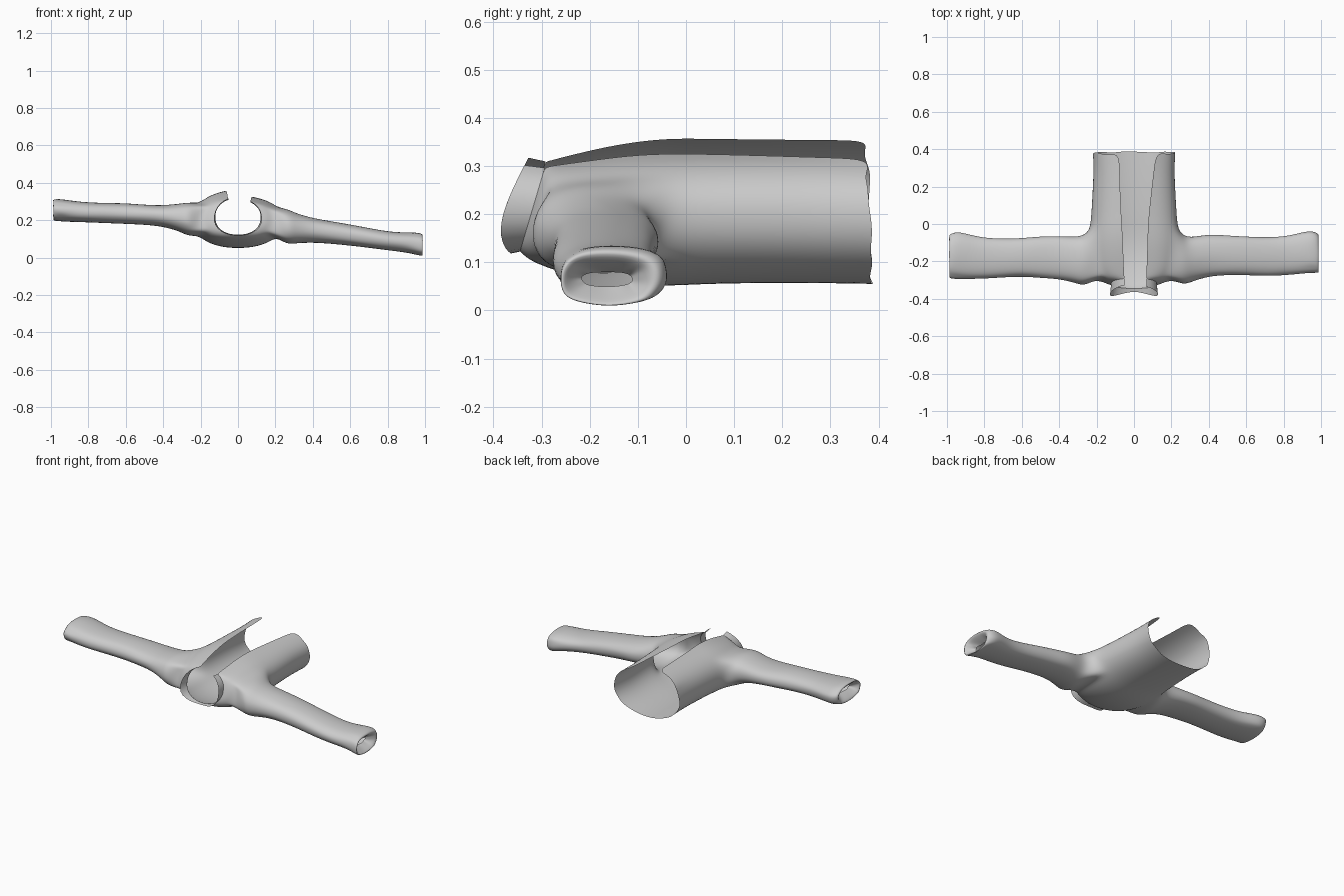
import bpy, bmesh, math, random

if "Cube" in bpy.data.objects:
    bpy.data.objects.remove(bpy.data.objects["Cube"])
random.seed(4)
COLS = 24


def spow(v, p):
    return math.copysign(abs(v) ** p, v)


def finish(bm, name, levels):
    bmesh.ops.recalc_face_normals(bm, faces=bm.faces)
    me = bpy.data.meshes.new(name)
    bm.to_mesh(me)
    bm.free()
    ob = bpy.data.objects.new(name, me)
    bpy.context.collection.objects.link(ob)
    if levels:
        m = ob.modifiers.new("smooth", 'SUBSURF')
        m.levels = m.render_levels = levels
    for p in me.polygons:
        p.use_smooth = True
    return ob


def arc_row(yb, yt, rx, zb, zl, zr, xl, xr, p=0.9):
    """Open loop: left front edge, round the back, to the right front edge."""
    a0 = math.pi - math.acos(min(1, (-xl / rx) ** (1 / p)))
    a1 = 2 * math.pi + math.acos(min(1, (xr / rx) ** (1 / p)))
    zc = 0.2 if zb < 0.1 else 0.215
    pts = []
    for i in range(COLS + 1):
        a = a0 + (a1 - a0) * i / COLS
        c, s = spow(math.cos(a), p), spow(math.sin(a), p)
        top = zl if c < 0 else zr
        top = top + (zl + zr - 2 * top) * 0.5 * max(0, 1 - abs(c) / 0.4)
        top = zl if i == 0 else zr if i == COLS else top
        z = zc + s * ((top - zc) * 1.04 if s > 0 else zc - zb)
        pts.append((rx * c, yb + (yt - yb) * (s + 1) / 2, z))
    return pts


# Body rows: y back, y front, half width, z back, z left, z right, edge xs
rows = [
    (.383, .375, .222, .054, .355, .325, -.08, .115),
    (.28, .28, .217, .056, .355, .325, -.077, .105),
    (.15, .15, .224, .056, .355, .325, -.073, .09),
    (.04, .04, .230, .054, .355, .325, -.068, .078),
    (-.03, -.03, .238, .050, .355, .325, -.063, .074),
    (-.11, -.10, .245, .050, .348, .322, -.06, .072),
    (-.19, -.17, .240, .060, .336, .314, -.057, .07),
    (-.26, -.23, .228, .078, .322, .306, -.055, .068),
    (-.315, -.265, .200, .098, .314, .302, -.053, .066),
    (-.335, -.28, .160, .112, .311, .302, -.052, .066),
    (-.345, -.29, .122, .122, .312, .304, -.05, .066),
]
bm = bmesh.new()
grid = []
for k, r in enumerate(rows):
    line = []
    for j, (x, y, z) in enumerate(arc_row(*r)):
        if k == 0:  # uneven hem
            y += random.uniform(-.008, .008)
            f = 1 + random.uniform(-.03, .03) * (z > .2)
            x *= f
        line.append(bm.verts.new((x, y, z)))
    grid.append(line)
R0, R1 = 4, 8
holes = {-1: (3, 8), 1: (16, 21)}
for k in range(len(rows) - 1):
    for j in range(COLS):
        if R0 <= k < R1 and any(a <= j < b for a, b in holes.values()):
            continue
        bm.faces.new((grid[k][j], grid[k][j + 1], grid[k + 1][j + 1], grid[k + 1][j]))

# Sleeve rings: |x|, y min, y max, z min, z max
sleeves = {
    -1: [(.265, -.335, -.055, .110, .300), (.31, -.318, -.066, .138, .290),
         (.40, -.296, -.062, .165, .280), (.50, -.290, -.062, .174, .284),
         (.60, -.282, -.075, .178, .292), (.72, -.288, -.078, .184, .293),
         (.82, -.296, -.070, .187, .297), (.90, -.296, -.048, .190, .307),
         (.955, -.294, -.038, .192, .315), (1.0, -.290, -.060, .197, .312)],
    1: [(.265, -.328, -.060, .066, .262), (.31, -.308, -.070, .074, .238),
        (.40, -.280, -.052, .078, .212), (.50, -.274, -.060, .072, .195),
        (.60, -.276, -.064, .062, .178), (.72, -.280, -.070, .048, .155),
        (.82, -.274, -.064, .036, .138), (.90, -.268, -.042, .026, .136),
        (.955, -.265, -.030, .012, .138), (1.0, -.268, -.058, .004, .125)],
}
for side, (c0, c1) in holes.items():
    loop = ([(R0, j) for j in range(c0, c1)] + [(k, c1) for k in range(R0, R1)]
            + [(R1, j) for j in range(c1, c0, -1)] + [(k, c0) for k in range(R1, R0, -1)])
    ang = []
    for k, j in loop:
        u = -(k - (R0 + R1) / 2) / ((R1 - R0) / 2)
        w = side * (j - (c0 + c1) / 2) / ((c1 - c0) / 2)
        ang.append(math.atan2(w, u))
    prev = [grid[k][j] for k, j in loop]
    n = len(prev)
    rings = list(sleeves[side])
    # crumpled cuff turned inwards
    _, ya, yb, za, zb = rings[-1]
    rings.append((.975, ya + .025, yb - .03, za + .025, zb - .025))
    rings.append((.945, ya + .05, yb - .05, za + .045, zb - .045))
    for q, (x, ya, yb, za, zb) in enumerate(rings):
        ring = []
        for a in ang:
            wob = 1 + random.uniform(-1, 1) * (.05 if q >= 8 else .018)
            ring.append(bm.verts.new((
                side * (x - (random.uniform(0, .012) if q > 9 else 0)),
                (ya + yb) / 2 + wob * (yb - ya) / 2 * spow(math.cos(a), .9),
                (za + zb) / 2 + wob * (zb - za) / 2 * spow(math.sin(a), .9))))
        for i in range(n):
            m = (i + 1) % n
            bm.faces.new((prev[i], prev[m], ring[m], ring[i]))
        prev = ring
finish(bm, "jacket_body_and_sleeves", 2)

# Collar band standing off the neckline
bm = bmesh.new()
neck = arc_row(*rows[-1])
prev = None
for x, y, z in neck:
    t = (z - .12) / .19                      # 0 at nape, 1 at throat
    flare = math.sin(math.pi * min(1, max(0, t)) ** .6)
    nx = x * (1.0 + .06 * flare)
    ny = -.357 - .03 * flare + .03 * max(0, t) ** 2
    nz = z - .004 + .012 * max(0, t) ** 3
    pair = (bm.verts.new((x, y, z)), bm.verts.new((nx, ny, nz)))
    if prev:
        bm.faces.new((prev[0], pair[0], pair[1], prev[1]))
    prev = pair
finish(bm, "collar", 0)
